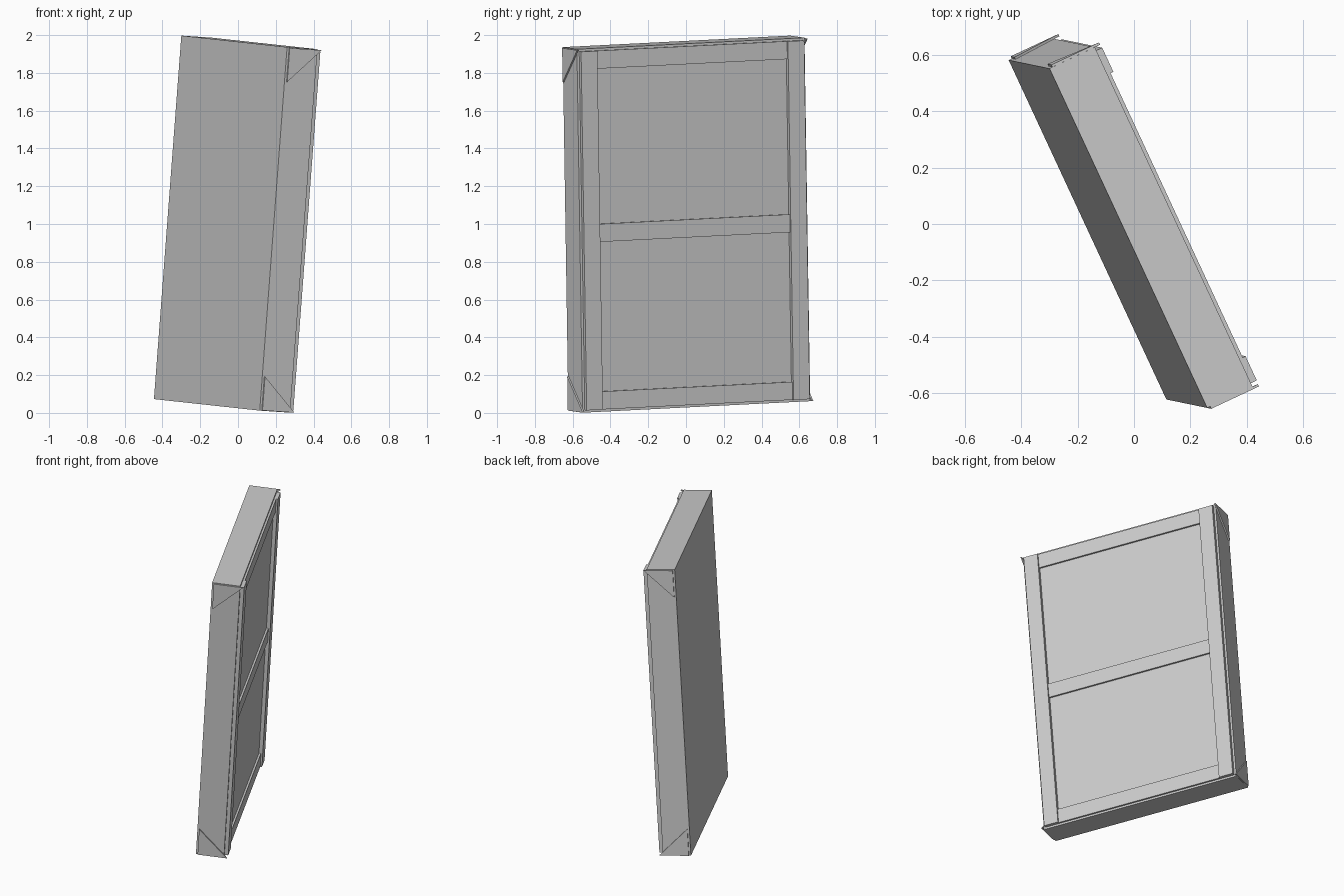
import bpy
import bmesh
from mathutils import Matrix, Vector

cube = bpy.data.objects.get("Cube")
if cube:
    bpy.data.objects.remove(cube, do_unlink=True)

# One plain grey material
grey = bpy.data.materials.new("plain_grey")
grey.use_nodes = True
colour = (0.6, 0.6, 0.6, 1)
grey.diffuse_color = colour
grey.node_tree.nodes["Principled BSDF"].inputs["Base Color"].default_value = colour

# Leaning frame: local x runs across, y runs to the back, z runs up the panel
up = Vector((0.145, -0.03, 1.925)).normalized()
across = Vector((0.56, -1.205, -0.06))
across = (across - up * across.dot(up)).normalized()
back = up.cross(across)
POSE = Matrix((across, back, up)).transposed().to_4x4()
POSE.translation = (-0.445, 0.582, 0.073)

W, H, D = 1.33, 1.93, 0.178   # panel width, height, depth
INSET, BAR = 0.013, 0.095     # bar setback and bar width


def prism(name, outline, offset):
    """Extrude a flat outline along an offset and pose it."""
    bm = bmesh.new()
    face = bm.faces.new([bm.verts.new(p) for p in outline])
    grown = bmesh.ops.extrude_face_region(bm, geom=[face])["geom"]
    moved = [v for v in grown if isinstance(v, bmesh.types.BMVert)]
    bmesh.ops.translate(bm, verts=moved, vec=offset)
    bmesh.ops.recalc_face_normals(bm, faces=bm.faces)
    mesh = bpy.data.meshes.new(name)
    bm.to_mesh(mesh)
    bm.free()
    mesh.materials.append(grey)
    ob = bpy.data.objects.new(name, mesh)
    bpy.context.collection.objects.link(ob)
    ob.matrix_world = POSE
    return ob


def block(name, x0, x1, y0, y1, z0, z1):
    outline = [(x0, y0, z0), (x1, y0, z0), (x1, y0, z1), (x0, y0, z1)]
    return prism(name, outline, (0, y1 - y0, 0))


# Stretched panel
block("canvas_panel", 0, W, 0, D, 0, H)

# Upright bars on the back
for name, x in (("right_stile", INSET), ("left_stile", W - INSET - BAR)):
    block(name, x, x + BAR, D - 0.01, D + 0.024, INSET, H - INSET)

# Cross bars between the uprights, slightly lower
rails = {"bottom_rail": INSET, "middle_rail": 0.95 - BAR / 2, "top_rail": H - INSET - BAR}
for name, z in rails.items():
    block(name, INSET + BAR, W - INSET - BAR, D - 0.01, D + 0.013, z, z + BAR)

# Folded triangular cloth flaps on the side corners
for side, x, out in (("right", 0, -0.009), ("left", W, 0.009)):
    for level, z, inward in (("bottom", 0.002, 0.18), ("top", H - 0.004, -0.18)):
        outline = [(x, 0.012, z), (x, D + 0.021, z), (x, 0.012, z + inward)]
        prism(f"{side}_{level}_fold", outline, (out, 0, 0))
